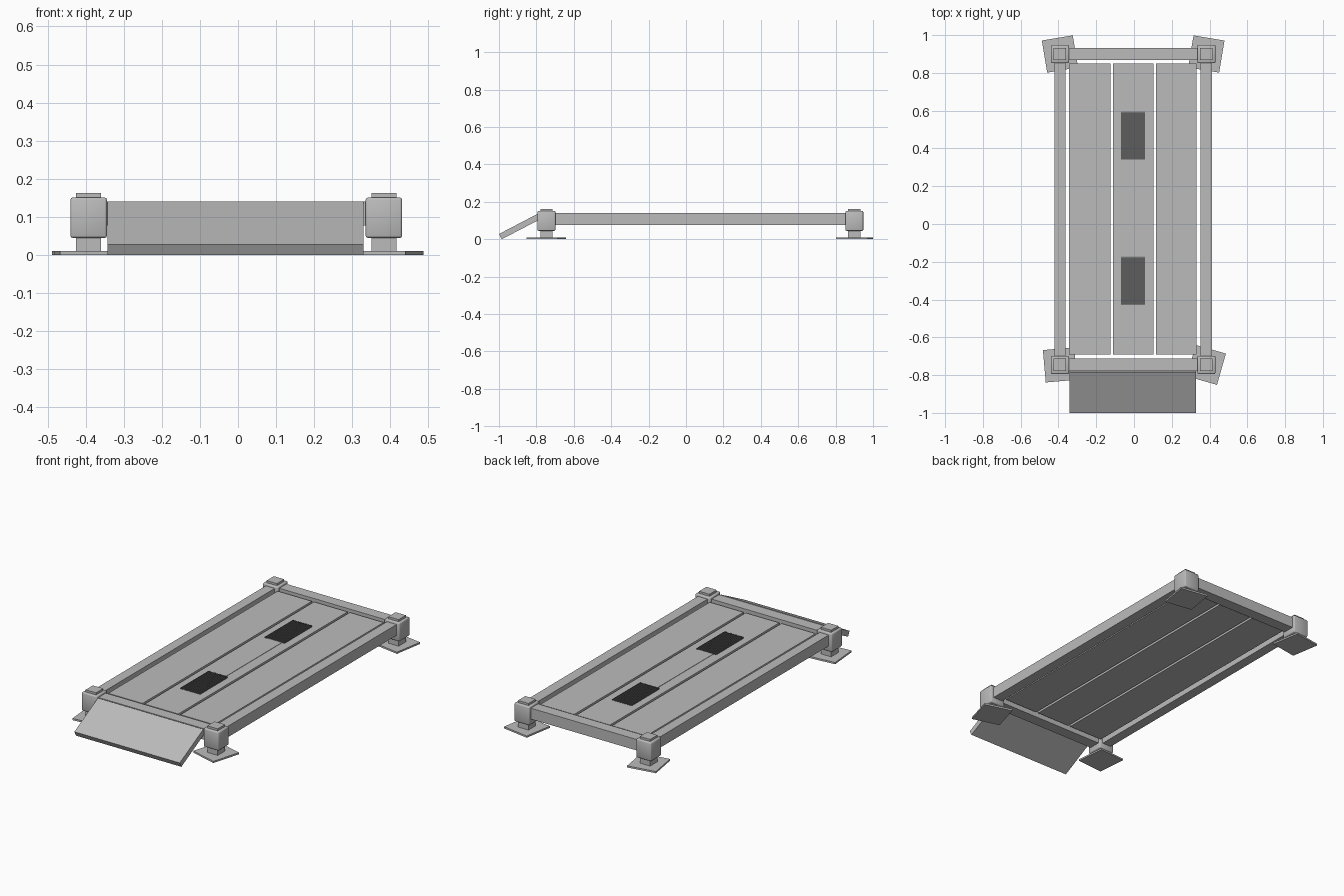
import bpy, bmesh, math
from mathutils import Matrix

if "Cube" in bpy.data.objects:
    bpy.data.objects.remove(bpy.data.objects["Cube"])


def material(name, v):
    m = bpy.data.materials.new(name)
    m.diffuse_color = (v, v, v, 1)
    m.use_nodes = True
    m.node_tree.nodes["Principled BSDF"].inputs["Base Color"].default_value = m.diffuse_color
    return m


GREY = material("grey", 0.5)
DARK = material("dark grey", 0.11)


def finish(name, bm, mat):
    bmesh.ops.recalc_face_normals(bm, faces=bm.faces)
    me = bpy.data.meshes.new(name)
    bm.to_mesh(me)
    bm.free()
    me.materials.append(mat)
    ob = bpy.data.objects.new(name, me)
    bpy.context.collection.objects.link(ob)
    return ob


def box(name, x, y, z, mat=GREY, turn=0):
    """Box from (min, max) ranges, turned about its own vertical axis."""
    bm = bmesh.new()
    size = [r[1] - r[0] for r in (x, y, z)]
    mid = [(r[1] + r[0]) / 2 for r in (x, y, z)]
    bmesh.ops.create_cube(bm, size=1, matrix=Matrix.Translation(mid)
                          @ Matrix.Rotation(math.radians(turn), 4, 'Z')
                          @ Matrix.Diagonal((*size, 1)))
    return finish(name, bm, mat)


def around(c, half):
    return (c - half, c + half)


# Corner legs: turned foot plate, square post, rounded bracket
LEFT, RIGHT, FRONT, BACK = -0.392, 0.383, -0.746, 0.9
for name, x, y, turn in (("front_left", LEFT, FRONT, 5), ("front_right", RIGHT, FRONT, -16),
                         ("back_left", LEFT, BACK, 9.5), ("back_right", RIGHT, BACK, -9.5)):
    box(name + "_foot", around(x, 0.083), around(y, 0.086), (0, 0.01), turn=turn)
    box(name + "_post", around(x, 0.033), around(y, 0.033), (0.01, 0.163))
    bracket = box(name + "_bracket", around(x, 0.048), around(y, 0.048), (0.045, 0.151))
    bev = bracket.modifiers.new("round", 'BEVEL')
    bev.width, bev.segments = 0.006, 2
    bracket.data.shade_smooth()

# Frame rails
RZ = (0.077, 0.14)
box("left_rail", (-0.42, -0.363), (FRONT, BACK), RZ)
box("right_rail", (0.352, 0.413), (FRONT, BACK), RZ)
box("back_rail", (LEFT, RIGHT), (0.868, 0.933), RZ)
box("front_rail", (LEFT, RIGHT), (-0.778, -0.711), RZ)

# Deck planks
for i, x in enumerate(((-0.343, -0.125), (-0.111, 0.103), (0.117, 0.332))):
    box("plank_%d" % (i + 1), x, (-0.69, 0.85), (0.09, 0.131))

# Central strip with a ribbed grip pad at each end
box("centre_strip", (-0.052, 0.042), (-0.19, 0.35), (0.131, 0.133))
for name, y0 in (("front_grip", -0.425), ("back_grip", 0.343)):
    box(name, (-0.069, 0.058), (y0, y0 + 0.247), (0.131, 0.134), DARK)
    bm = bmesh.new()
    for k in range(12):
        x = -0.0637 + k * 0.01058
        bmesh.ops.create_cube(bm, size=1, matrix=Matrix.Translation((x, y0 + 0.1235, 0.1345))
                              @ Matrix.Diagonal((0.0053, 0.257, 0.005, 1)))
    finish(name + "_ribs", bm, DARK)

# Sloping entry ramp: side profile extruded across the width
bm = bmesh.new()
profile = [(-1.0, 0.028), (-0.985, 0.0), (-0.77, 0.112), (-0.785, 0.14)]
face = bm.faces.new([bm.verts.new((-0.342, y, z)) for y, z in profile])
ext = bmesh.ops.extrude_face_region(bm, geom=[face])
bmesh.ops.translate(bm, vec=(0.671, 0, 0),
                    verts=[v for v in ext["geom"] if isinstance(v, bmesh.types.BMVert)])
finish("ramp", bm, GREY)
